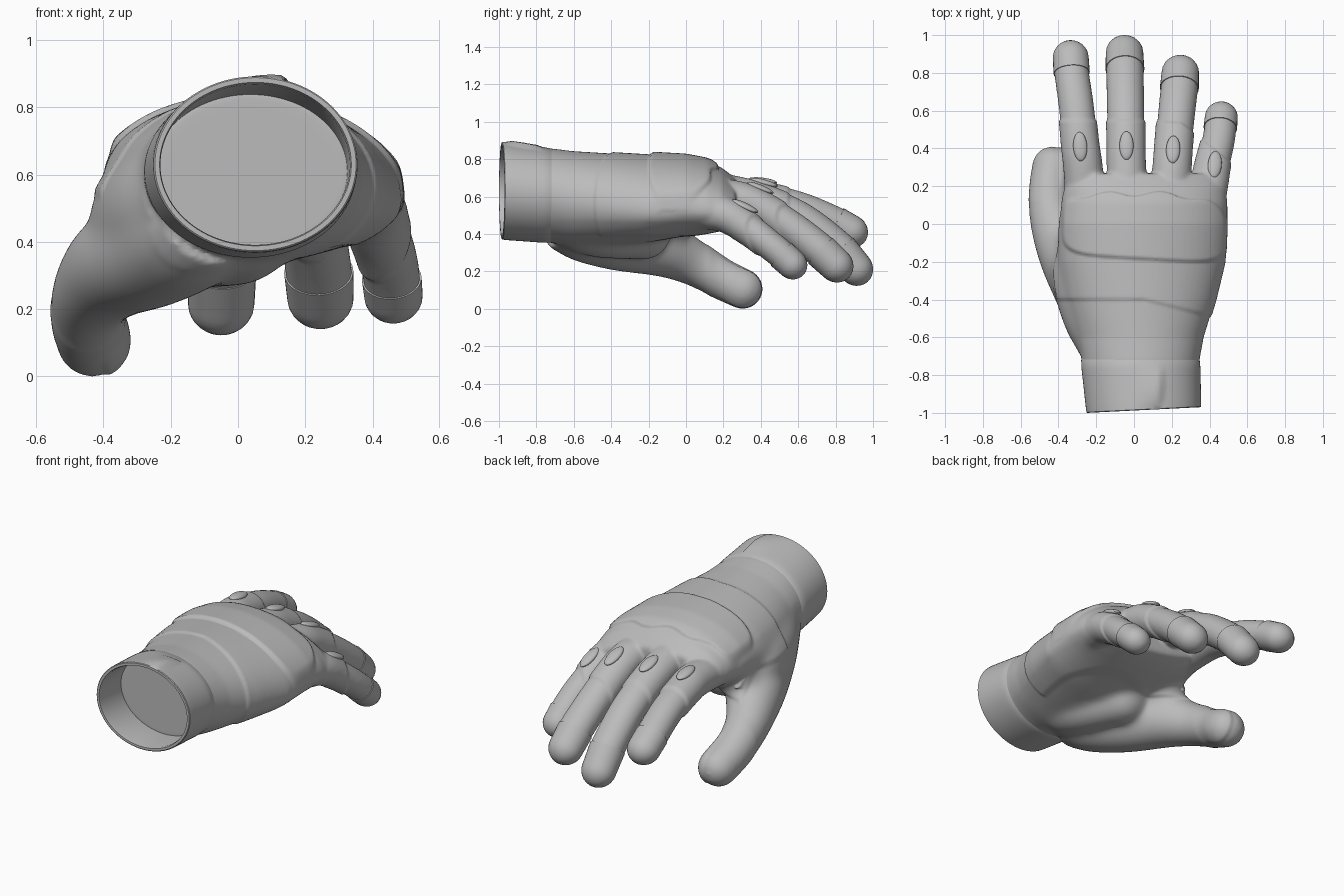
import bpy, bmesh, math
from mathutils import Vector, Matrix
from mathutils.bvhtree import BVHTree

if "Cube" in bpy.data.objects:
    bpy.data.objects.remove(bpy.data.objects["Cube"])

grey = bpy.data.materials.new("plain_grey")
grey.diffuse_color = (0.5, 0.5, 0.5, 1)
grey.use_nodes = True
grey.node_tree.nodes["Principled BSDF"].inputs["Base Color"].default_value = grey.diffuse_color


def skin_rings(bm, rings, cap_start=True, cap_end=True):
    """Bridge equal-length rings of points into a tube."""
    vs = [[bm.verts.new(p) for p in r] for r in rings]
    n = len(vs[0])
    for a, b in zip(vs, vs[1:]):
        for i in range(n):
            bm.faces.new((a[i], a[(i + 1) % n], b[(i + 1) % n], b[i]))
    if cap_start:
        bm.faces.new(vs[0][::-1])
    if cap_end:
        bm.faces.new(vs[-1])


def catmull(pts, steps=6):
    P = [Vector(p) for p in pts]
    P = [2 * P[0] - P[1]] + P + [2 * P[-1] - P[-2]]
    out = []
    for i in range(1, len(P) - 2):
        a, b, c, d = P[i - 1:i + 3]
        for k in range(steps):
            t = k / steps
            out.append(0.5 * (2 * b + (c - a) * t + (2 * a - 5 * b + 4 * c - d) * t ** 2
                              + (3 * b - a - 3 * c + d) * t ** 3))
    return out + [P[-2]]


def finger_tube(bm, pts, flat=0.92, grow=0.0, n=28):
    """Round-tipped tube through (x, y, z, radius) points."""
    path = catmull(pts)
    if grow:  # rim that dips into the finger
        first = path[0].copy()
        first[3] -= grow + 0.012
        path.insert(0, first)
    data = []
    for i, p in enumerate(path):
        a, b = path[max(i - 1, 0)], path[min(i + 1, len(path) - 1)]
        data.append((p.xyz, (b.xyz - a.xyz).normalized(), p[3] + grow))
    c, t, r = data[-1]
    for k in range(1, 8):  # rounded tip
        a = math.radians(88) * k / 7
        data.append((c + t * r * math.sin(a), t, r * math.cos(a)))
    rings = []
    for c, t, r in data:
        up = Vector((1, 0, 0)).cross(t).normalized()
        side = t.cross(up)
        rings.append([c + side * r * math.cos(2 * math.pi * k / n)
                      + up * r * flat * math.sin(2 * math.pi * k / n) for k in range(n)])
    skin_rings(bm, rings)


def oval(y, cx, cz, rx, rt, rb, tilt=0.0, n=64):
    """Cross-section with separate top and bottom heights."""
    pts = []
    for k in range(n):
        a = 2 * math.pi * k / n
        x, s = rx * math.cos(a), math.sin(a)
        pts.append(Vector((cx + x, y, cz + (rt if s > 0 else rb) * s + tilt * x)))
    return pts


def finish(name, bm, angle=40):
    bmesh.ops.recalc_face_normals(bm, faces=bm.faces[:])
    me = bpy.data.meshes.new(name)
    bm.to_mesh(me)
    bm.free()
    ob = bpy.data.objects.new(name, me)
    bpy.context.collection.objects.link(ob)
    me.materials.append(grey)
    bpy.ops.object.select_all(action='DESELECT')
    ob.select_set(True)
    bpy.context.view_layer.objects.active = ob
    bpy.ops.object.shade_smooth_by_angle(angle=math.radians(angle))
    return ob


fingers = {
    "index": [(-.25, .06, .575, .10), (-.27, .3, .595, .097), (-.285, .42, .585, .095),
              (-.305, .62, .535, .093), (-.33, .80, .46, .092), (-.335, .880, .415, .091)],
    "middle": [(-.03, .05, .65, .10), (-.04, .3, .605, .097), (-.042, .42, .57, .096),
               (-.045, .62, .475, .099), (-.048, .82, .32, .099), (-.05, .906, .218, .095)],
    "ring": [(.18, .05, .61, .10), (.2, .28, .585, .097), (.21, .42, .525, .096),
             (.225, .58, .42, .098), (.24, .72, .31, .099), (.245, .80, .235, .095)],
    "little": [(.36, .02, .53, .10), (.395, .2, .505, .095), (.42, .33, .43, .09),
               (.445, .43, .355, .087), (.457, .51, .29, .085), (.462, .565, .24, .083)],
}
thumb = [(-.09, -.65, .485, .17), (-.15, -.55, .43, .18), (-.25, -.37, .37, .168),
         (-.355, -.15, .33, .158), (-.43, .03, .25, .126), (-.445, .18, .165, .111),
         (-.432, .303, .106, .107)]
# Muscle between thumb and index finger, and heel of the palm
thumb_web = [(-.1, -.62, .545, .2), (-.18, -.45, .5, .21), (-.265, -.22, .465, .185),
             (-.295, -.1, .455, .12)]
palm_heel = [(.03, -.6, .47, .16), (.0, -.45, .43, .16), (-.1, -.22, .40, .14)]

# Hand: palm, fingers and thumb fused into one smooth skin
bm = bmesh.new()
skin_rings(bm, [oval(*s) for s in (
    (-.765, .036, .606, .309, .25, .251), (-.72, .035, .605, .312, .252, .252),
    (-.6, .032, .58, .337, .262, .25), (-.4, .032, .555, .398, .275, .22, -.02),
    (-.2, .04, .545, .438, .272, .19, -.05), (0, .045, .56, .442, .245, .17, -.06),
    (.11, .054, .555, .433, .228, .145, -.075), (.19, .058, .555, .42, .185, .125, -.1),
    (.26, .06, .55, .378, .132, .095, -.13))])
for pts in fingers.values():
    finger_tube(bm, pts)
for pts in (thumb, thumb_web, palm_heel):
    finger_tube(bm, pts, 1.0)
hand = finish("gloved_hand", bm)
mod = hand.modifiers.new("fuse", 'REMESH')
mod.mode = 'VOXEL'
mod.voxel_size = 0.0105
bpy.ops.object.modifier_apply(modifier=mod.name)
# Relax the palm and the thumb web more than the rest
palm = hand.vertex_groups.new(name="palm")
palm.add([v.index for v in hand.data.vertices if -.7 < v.co.y < .12
          and (v.co.z < .47 or (v.co.x < -.25 and v.co.z < .68))], 1.0, 'REPLACE')
for label, group, rounds in (("relax_palm", "palm", 90), ("soften", "", 10)):
    mod = hand.modifiers.new(label, 'SMOOTH')
    mod.factor, mod.iterations, mod.vertex_group = 0.5, rounds, group
    bpy.ops.object.modifier_apply(modifier=mod.name)


def ramp(v, lo, hi):
    t = min(max((v - lo) / (hi - lo), 0), 1)
    return t * t * (3 - 2 * t)


# Raised glove shell, finger sleeves and knuckle guard
bm = bmesh.new()
bm.from_mesh(hand.data)
bm.normal_update()
moves = []
for v in bm.verts:
    x, y, z = v.co
    wrist_seam = -.40 - .25 * max(0, x - .05)
    finger_seam = .55 - .06 * max(0, x) - .75 * max(0, x - .25)
    h = .008 * ramp(y, wrist_seam - .01, wrist_seam + .012)
    h *= 1 - ramp(y, finger_seam - .012, finger_seam + .01)
    h *= max(ramp(z, .38, .402), ramp(y, .15, .26))
    h *= max(ramp(x, -.405, -.38), ramp(z, .52, .56))
    if v.normal.z > -.1 and z > .45:
        edge_y = .155 - .18 * max(0, x - .2) - .012 * math.cos(x * 24)
        low_y = -.185 - .06 * x
        u = (x - .055) / .425
        w = (y - (edge_y + low_y) / 2) / ((edge_y - low_y) / 2)
        h += .015 * (1 - ramp(abs(u) ** 5 + abs(w) ** 5, .72, 1.15))
    moves.append((v, v.normal * h))
for v, d in moves:
    v.co += d
tree = BVHTree.FromBMesh(bm)
for f in bm.faces:
    f.smooth = True
bm.to_mesh(hand.data)
bm.free()
if not hand.data.materials:
    hand.data.materials.append(grey)

# Fingertip caps
for name, pts in fingers.items():
    bm = bmesh.new()
    finger_tube(bm, pts[-2:], grow=.004)
    finish(name + "_fingertip_cap", bm)

# Oval knuckle studs, laid on the finger surface
for name, x, y, lean in (("index", -.285, .41, -.06), ("middle", -.04, .415, 0),
                         ("ring", .207, .395, .05), ("little", .428, .315, .15)):
    p, nrm, _, _ = tree.ray_cast(Vector((x, y, 2)), Vector((0, 0, -1)))
    if p is None:
        continue
    nrm = (nrm + Vector((0, 0, .3))).normalized()
    along = Vector((lean, 1, 0))
    along = (along - nrm * along.dot(nrm)).normalized()
    side = along.cross(nrm)
    m = Matrix((side, along, nrm)).transposed().to_4x4()
    m.translation = p
    bm = bmesh.new()
    bmesh.ops.create_uvsphere(bm, u_segments=24, v_segments=12, radius=1,
                              matrix=m @ Matrix.Diagonal((.037, .078, .018, 1)))
    finish(name + "_knuckle_stud", bm)


# Wrist cuff: hollow sleeve with slanted mouth and an overlapping flap on top
def cuff_ring(y, grow, flap):
    t = (-.735 - y) / .265
    pts = oval(y, .035 + .017 * t, .607 + .023 * t, .315 - .012 * t + grow,
               .253 + .009 * t + grow, .255 + .005 * t + grow, n=96)
    for p in pts:
        if p.z > .7 and 0 < p.x < .145:
            p.z += .02 * flap * p.x / .14
        p.y += max(t, 0) * .03 * (p.x + .25) / .6
    return pts


bm = bmesh.new()
skin_rings(bm, [cuff_ring(*r) for r in (
    (-.69, -.02, 0), (-.72, -.002, 0), (-.765, .001, 0), (-.80, .001, .8), (-.88, .001, 1),
    (-.945, .001, 1), (-.975, .001, .3), (-.996, 0, 0), (-1.0, -.004, 0), (-1.0, -.018, 0),
    (-.985, -.022, 0), (-.745, -.026, 0))], False, False)
finish("wrist_cuff", bm, 35)
